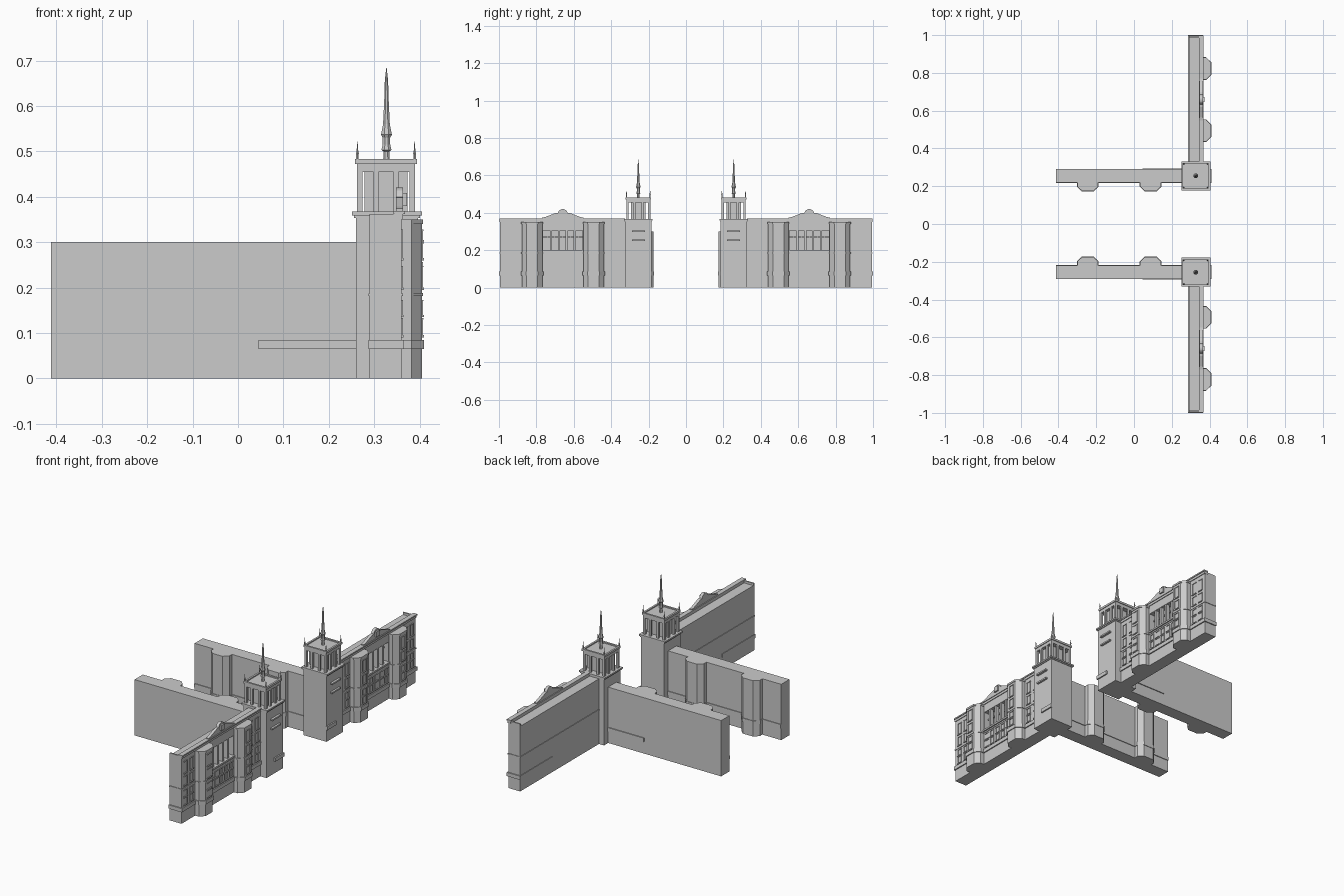
import bpy, bmesh, math

def part(name, bm):
    """Make an object from bm, mirrored to the opposite building across y = 0."""
    bmesh.ops.recalc_face_normals(bm, faces=bm.faces)
    me = bpy.data.meshes.new(name)
    bm.to_mesh(me)
    bm.free()
    ob = bpy.data.objects.new(name, me)
    bpy.context.collection.objects.link(ob)
    m = ob.modifiers.new("mirror", 'MIRROR')
    m.use_axis = (False, True, False)
    m.use_mirror_merge = False
    return ob

def prism(bm, low, offset):
    """Extrude a closed outline of 3D points by an offset vector."""
    n = len(low)
    a = [bm.verts.new(p) for p in low]
    b = [bm.verts.new([p[k] + offset[k] for k in range(3)]) for p in low]
    bm.faces.new(a)
    bm.faces.new(b[::-1])
    for i in range(n):
        j = (i + 1) % n
        bm.faces.new((a[i], a[j], b[j], b[i]))

def box(bm, x0, x1, y0, y1, z0, z1):
    prism(bm, [(x0, y0, z0), (x1, y0, z0), (x1, y1, z0), (x0, y1, z0)], (0, 0, z1 - z0))

def boxes(name, *specs):
    bm = bmesh.new()
    for s in specs:
        box(bm, *s)
    return part(name, bm)

def lathe(bm, cx, cy, profile, n=8):
    """Faceted turned shape from (radius, z) pairs."""
    rings = [[bm.verts.new((cx + r * math.cos(math.tau * (i + .5) / n),
                            cy + r * math.sin(math.tau * (i + .5) / n), z))
              for i in range(n)] for r, z in profile]
    for a, b in zip(rings, rings[1:]):
        for i in range(n):
            j = (i + 1) % n
            bm.faces.new((a[i], a[j], b[j], b[i]))
    bm.faces.new(rings[0][::-1])
    bm.faces.new(rings[-1])

def bay_outline(c, base, d, g=0.0):
    """Chamfered bay: list of (along, out); g grows it for bands."""
    w, f, s = 0.055 + g, 0.030 + g / 2, 0.022
    return [(c - w, base), (c - w, base + d * s), (c - f, base + d * (0.045 + g)),
            (c + f, base + d * (0.045 + g)), (c + w, base + d * s), (c + w, base)]

FRONT_BAYS, SIDE_BAYS = (0.494, 0.823), (-0.245, 0.088)

# Front wing with its recessed window gallery
wing = boxes("front_wing", (0.29, 0.36, 0.30, 0.994, 0, 0.35))
bm = bmesh.new()
box(bm, 0.325, 0.40, 0.553, 0.764, 0.20, 0.305)
cutter = part("gallery_cutter", bm)
cutter.modifiers.clear()
cutter.hide_render = True
cutter.hide_set(True)
b = wing.modifiers.new("recess", 'BOOLEAN')
b.operation = 'DIFFERENCE'
b.object = cutter
wing.modifiers.move(1, 0)

# Gallery columns, transom and sill
bm = bmesh.new()
for i in range(1, 5):
    y = 0.553 + i * 0.211 / 5
    box(bm, 0.338, 0.358, y - 0.006, y + 0.006, 0.20, 0.305)
    for s in (-1, 1):
        box(bm, 0.322, 0.332, y - 0.021 * s - 0.0015, y - 0.021 * s + 0.0015, 0.20, 0.305)
box(bm, 0.32, 0.335, 0.553, 0.764, 0.268, 0.274)
box(bm, 0.35, 0.367, 0.549, 0.768, 0.191, 0.20)
part("gallery_columns", bm)

# Parapet along the street front
boxes("parapet", (0.345, 0.364, 0.325, 0.996, 0.35, 0.362),
      (0.343, 0.368, 0.325, 0.998, 0.362, 0.369),
      (0.29, 0.35, 0.986, 0.994, 0.35, 0.362))

# Stepped gable with a round crest
bm = bmesh.new()
half = [(0.110, 0.365), (0.110, 0.374), (0.092, 0.378), (0.040, 0.398), (0.026, 0.400)]
pts = [(0.659 - h, z) for h, z in half]
pts += [(0.659 - 0.024 * math.cos(math.pi * i / 8), 0.400 + 0.020 * math.sin(math.pi * i / 8))
        for i in range(1, 8)]
pts += [(0.659 + h, z) for h, z in half[::-1]]
prism(bm, [(0.348, y, z) for y, z in pts], (0.016, 0, 0))
box(bm, 0.355, 0.372, 0.645, 0.673, 0.38, 0.408)
part("gable", bm)

# Bays on the front wing, and on the inner face of the side wing
bm, bands = bmesh.new(), bmesh.new()
for c in FRONT_BAYS:
    prism(bm, [(x, y, 0) for y, x in bay_outline(c, 0.36, 1)], (0, 0, 0.35))
    for z, h, g in ((0.065, 0.02, 0.005), (0.181, 0.007, 0.003), (0.340, 0.010, 0.003)):
        prism(bands, [(x, y, z) for y, x in bay_outline(c, 0.36, 1, g)], (0, 0, h))
for c in SIDE_BAYS:
    prism(bm, [(x, y, 0) for x, y in bay_outline(c, 0.22, -1)], (0, 0, 0.30))
    prism(bands, [(x, y, 0.065) for x, y in bay_outline(c, 0.22, -1, 0.003)], (0, 0, 0.02))
part("bays", bm)
part("bay_bands", bands)

# Side wing
boxes("side_wing", (-0.412, 0.29, 0.22, 0.29, 0, 0.30))

# String courses on the walls
boxes("wall_bands",
      (0.35, 0.366, 0.325, 1.0, 0.065, 0.085),
      (0.287, 0.366, 0.90, 1.0, 0.065, 0.085),
      (0.287, 0.294, 0.72, 0.90, 0.065, 0.085),
      (0.287, 0.363, 0.325, 0.997, 0.181, 0.187),
      (-0.412, 0.26, 0.216, 0.222, 0.065, 0.085),
      (0.045, 0.26, 0.285, 0.295, 0.065, 0.085))

# Raised window frames and sills on the front
bm = bmesh.new()
rows = ((0.095, 0.13), (0.14, 0.17), (0.20, 0.245), (0.265, 0.325))

def window(x, y, w, z0, z1):
    t = 0.003
    for s in (-1, 1):
        box(bm, x - 0.002, x + 0.0025, y + s * w - t / 2, y + s * w + t / 2, z0, z1)
    box(bm, x - 0.002, x + 0.004, y - w - t, y + w + t, z1, z1 + t)
    box(bm, x - 0.002, x + 0.005, y - w - t, y + w + t, z0 - 0.005, z0)

for z0, z1 in rows:
    for y in (0.355, 0.41, 0.91, 0.96):
        window(0.36, y, 0.013, z0, z1)
    for y in FRONT_BAYS:
        window(0.405, y, 0.015, z0, z1)
for z0, z1 in rows[:2]:
    for i in range(5):
        window(0.36, 0.574 + i * 0.0422, 0.012, z0, z1)
part("window_frames", bm)

# Corner tower with ledges
boxes("tower", (0.26, 0.397, 0.185, 0.325, 0, 0.355))
boxes("tower_ledges",
      (0.39, 0.410, 0.218, 0.290, 0.297, 0.305),
      (0.39, 0.408, 0.218, 0.290, 0.248, 0.256),
      (0.39, 0.404, 0.182, 0.26, 0.065, 0.085))
boxes("tower_cornice", (0.256, 0.401, 0.182, 0.328, 0.353, 0.359),
      (0.251, 0.405, 0.178, 0.332, 0.359, 0.367))

# Belfry: core, corner posts and columns under a flat roof
X0, X1, Y0, Y1 = 0.262, 0.390, 0.191, 0.319
boxes("belfry_core", (0.279, 0.373, 0.217, 0.293, 0.365, 0.470))
bm = bmesh.new()
for x in (X0, X1 - 0.012):
    for y in (Y0, Y1 - 0.012):
        box(bm, x, x + 0.012, y, y + 0.012, 0.365, 0.472)
for k in (-0.022, 0.022):
    for e in (Y0, Y1 - 0.010):
        box(bm, 0.326 + k - 0.006, 0.326 + k + 0.006, e, e + 0.010, 0.365, 0.472)
    for e in (X0, X1 - 0.010):
        box(bm, e, e + 0.010, 0.255 + k - 0.006, 0.255 + k + 0.006, 0.365, 0.472)
part("belfry_columns", bm)
boxes("belfry_roof", (X0, X1, Y0, Y1, 0.455, 0.473),
      (0.258, 0.394, 0.187, 0.323, 0.472, 0.477),
      (0.258, 0.268, 0.187, 0.323, 0.477, 0.483), (0.384, 0.394, 0.187, 0.323, 0.477, 0.483),
      (0.268, 0.384, 0.187, 0.197, 0.477, 0.483), (0.268, 0.384, 0.313, 0.323, 0.477, 0.483))

# Spire and corner finials
bm = bmesh.new()
lathe(bm, 0.327, 0.255, [(0.008, 0.475), (0.007, 0.50), (0.012, 0.503), (0.009, 0.515), (0.009, 0.53),
                         (0.013, 0.537), (0.008, 0.56), (0.005, 0.62), (0.004, 0.655), (0.0006, 0.684)])
part("spire", bm)
bm = bmesh.new()
for x in (0.263, 0.389):
    for y in (0.192, 0.318):
        lathe(bm, x, y, [(0.003, 0.48), (0.003, 0.492), (0.004, 0.496), (0.002, 0.502), (0.0005, 0.522)], 6)
part("corner_finials", bm)
